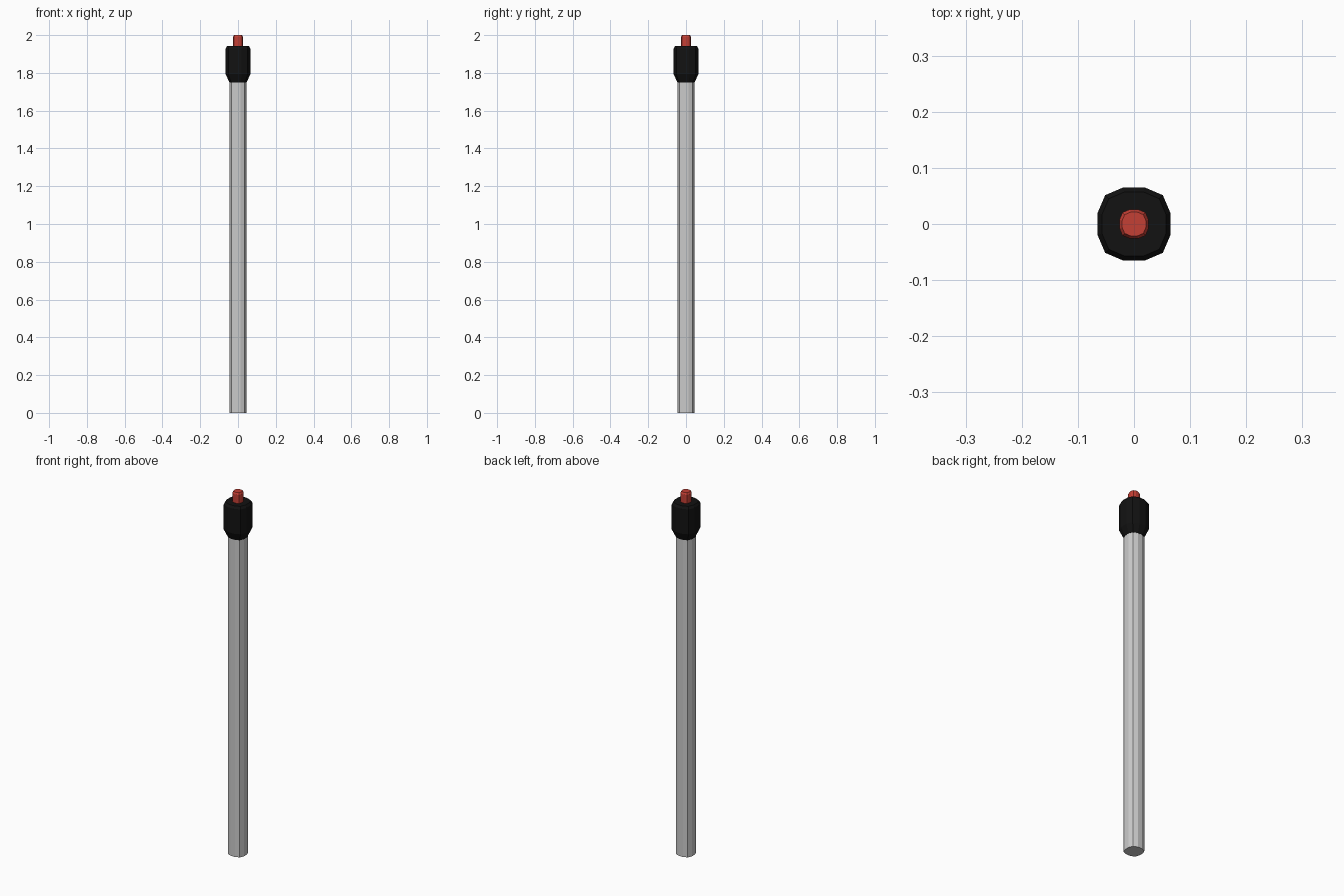
import bpy
import bmesh

if "Cube" in bpy.data.objects:
    bpy.data.objects.remove(bpy.data.objects["Cube"])

# Shared twelve-sided, slightly squarish cross-section (half-width 1)
A, B = 0.30, 0.79
SECTION = [(1, -A), (1, A), (B, B), (A, 1), (-A, 1), (-B, B),
           (-1, A), (-1, -A), (-B, -B), (-A, -1), (A, -1), (B, -B)]


def material(name, color):
    mat = bpy.data.materials.new(name)
    mat.diffuse_color = color
    mat.use_nodes = True
    mat.node_tree.nodes["Principled BSDF"].inputs["Base Color"].default_value = mat.diffuse_color
    return mat


def stacked_part(name, profile, mat=None):
    """Loft the cross-section through (half-width, height) steps and cap both ends."""
    bm = bmesh.new()
    rings = [[bm.verts.new((x * r, y * r, z)) for x, y in SECTION] for r, z in profile]
    n = len(SECTION)
    for low, high in zip(rings, rings[1:]):
        for i in range(n):
            j = (i + 1) % n
            bm.faces.new((low[i], low[j], high[j], high[i]))
    bm.faces.new(rings[0][::-1])
    bm.faces.new(rings[-1])
    mesh = bpy.data.meshes.new(name)
    bm.to_mesh(mesh)
    bm.free()
    if mat:
        mesh.materials.append(mat)
    obj = bpy.data.objects.new(name, mesh)
    bpy.context.collection.objects.link(obj)
    return obj


black = material("black_rubber", (0.006, 0.006, 0.006, 1))
red = material("red_plastic", (0.55, 0.05, 0.035, 1))

# Long grey shaft
stacked_part("shaft", [(0.045, 0), (0.045, 1.76)])

# Black grip: tapered foot, straight body, chamfered rim
stacked_part("grip", [(0.046, 1.75), (0.065, 1.793), (0.065, 1.93), (0.057, 1.943)], black)

# Red push button with chamfered top
stacked_part("button", [(0.026, 1.94), (0.026, 1.99), (0.021, 2.0)], red)
